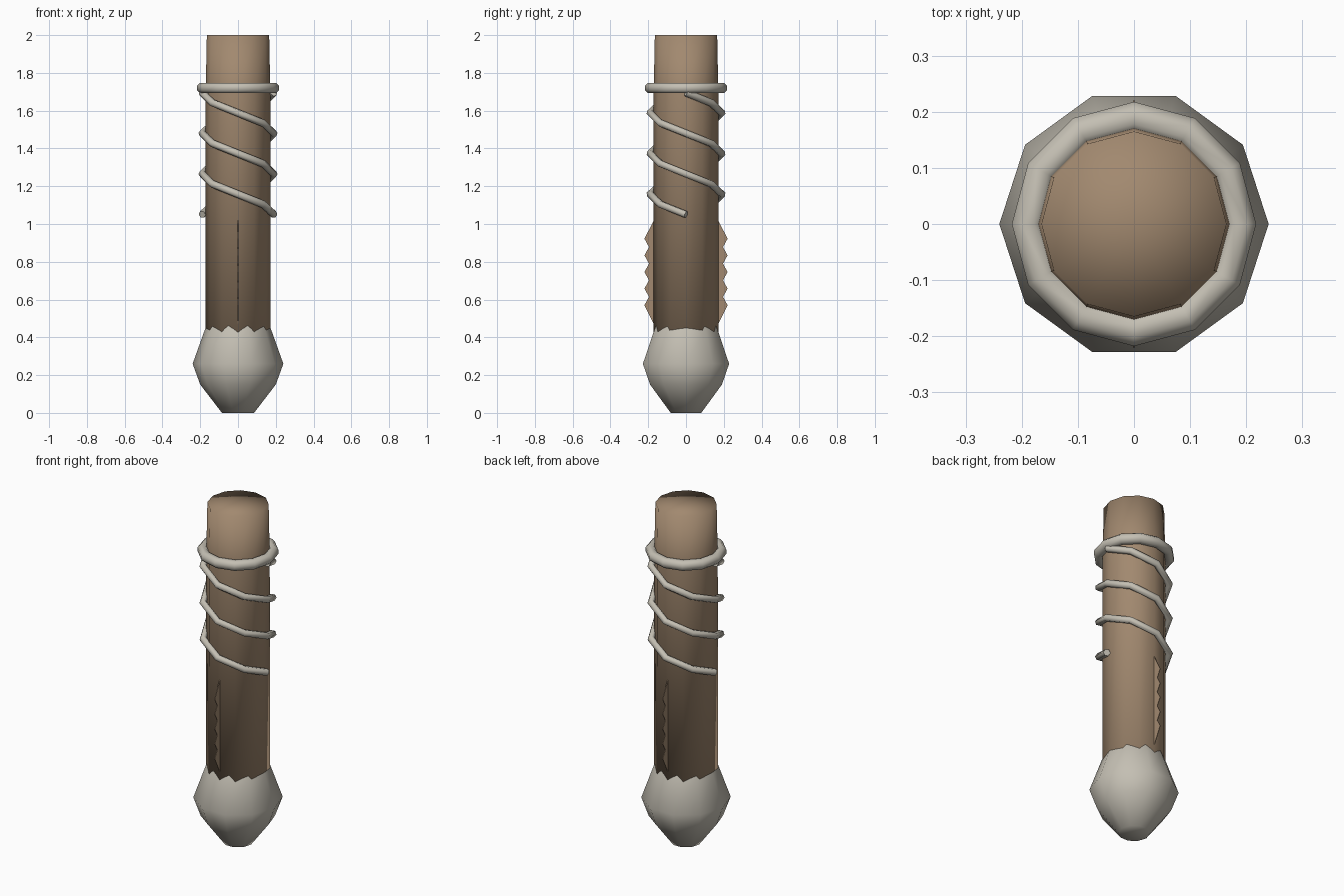
import bpy
import bmesh
from math import pi, cos, sin

cube = bpy.data.objects.get("Cube")
if cube:
    bpy.data.objects.remove(cube, do_unlink=True)


def material(name, rgb):
    mat = bpy.data.materials.new(name)
    mat.use_nodes = True
    mat.diffuse_color = (*rgb, 1)
    mat.node_tree.nodes["Principled BSDF"].inputs["Base Color"].default_value = (*rgb, 1)
    return mat


wood = material("brown wood", (0.36, 0.25, 0.16))
stone = material("pale grey", (0.55, 0.52, 0.45))


def finish(bm, name, mat, smooth=True):
    bmesh.ops.recalc_face_normals(bm, faces=bm.faces)
    for f in bm.faces:
        f.smooth = smooth
    mesh = bpy.data.meshes.new(name)
    bm.to_mesh(mesh)
    bm.free()
    mesh.materials.append(mat)
    obj = bpy.data.objects.new(name, mesh)
    bpy.context.collection.objects.link(obj)
    return obj


def skin(bm, rings, closed=False):
    """Join successive rings of vertices with quads."""
    n = len(rings[0])
    pairs = list(zip(rings, rings[1:]))
    if closed:
        pairs.append((rings[-1], rings[0]))
    for a, b in pairs:
        for i in range(n):
            j = (i + 1) % n
            bm.faces.new((a[i], a[j], b[j], b[i]))


def lathe(name, profile, sides, mat, closed=False):
    """Turn (radius, height) points; open profiles get fan caps."""
    bm = bmesh.new()
    rings = [[bm.verts.new((r * cos(2 * pi * i / sides), r * sin(2 * pi * i / sides), z))
              for i in range(sides)] for r, z in profile]
    skin(bm, rings, closed)
    if not closed:
        for ring, (r, z) in ((rings[0], profile[0]), (rings[-1], profile[-1])):
            hub = bm.verts.new((0, 0, z))
            for i in range(sides):
                bm.faces.new((ring[i], ring[(i + 1) % sides], hub))
    return finish(bm, name, mat)


# Handle and the faceted bulb it sinks into
lathe("shaft", [(0.172, 0.3), (0.171, 1.7), (0.165, 2.0)], 12, wood)
lathe("bulb", [(0.085, 0), (0.2, 0.15), (0.24, 0.26), (0.174, 0.445), (0.14, 0.52)],
      10, stone)

# Collar ring
lathe("collar", [(0.19 + 0.03 * cos(k * pi / 4 + pi / 8), 1.72 + 0.03 * sin(k * pi / 4 + pi / 8))
                 for k in range(8)], 12, stone, closed=True)


# Two strands wound around the shaft, half a turn apart
def strand(name, start, steps=12, pitch=0.43, radius=0.19):
    curve = bpy.data.curves.new(name, "CURVE")
    curve.dimensions = "3D"
    curve.bevel_depth = 0.02
    curve.bevel_resolution = 1
    curve.use_fill_caps = True
    line = curve.splines.new("POLY")
    line.points.add(steps)
    for i, p in enumerate(line.points):
        a = start - i * pi / 4
        p.co = (radius * cos(a), radius * sin(a), 1.05 + i * pitch / 8, 1)
    curve.materials.append(stone)
    obj = bpy.data.objects.new(name, curve)
    bpy.context.collection.objects.link(obj)


strand("strand_one", 0)
strand("strand_two", pi)


# Thin saw-toothed fins on the front and back
def fin(name, side):
    outline = [(0.155, 0.44)]
    for k in range(5):
        z = 0.57 + k * 0.088
        outline.append((0.22, z))
        if k < 4:
            outline.append((0.196, z + 0.044))
    outline.append((0.155, 1.05))
    bm = bmesh.new()
    face = bm.faces.new([bm.verts.new((-0.002, side * y, z)) for y, z in outline])
    out = bmesh.ops.extrude_face_region(bm, geom=[face])
    for v in out["geom"]:
        if isinstance(v, bmesh.types.BMVert):
            v.co.x = 0.002
    finish(bm, name, wood, smooth=False)


fin("front_fin", -1)
fin("back_fin", 1)
